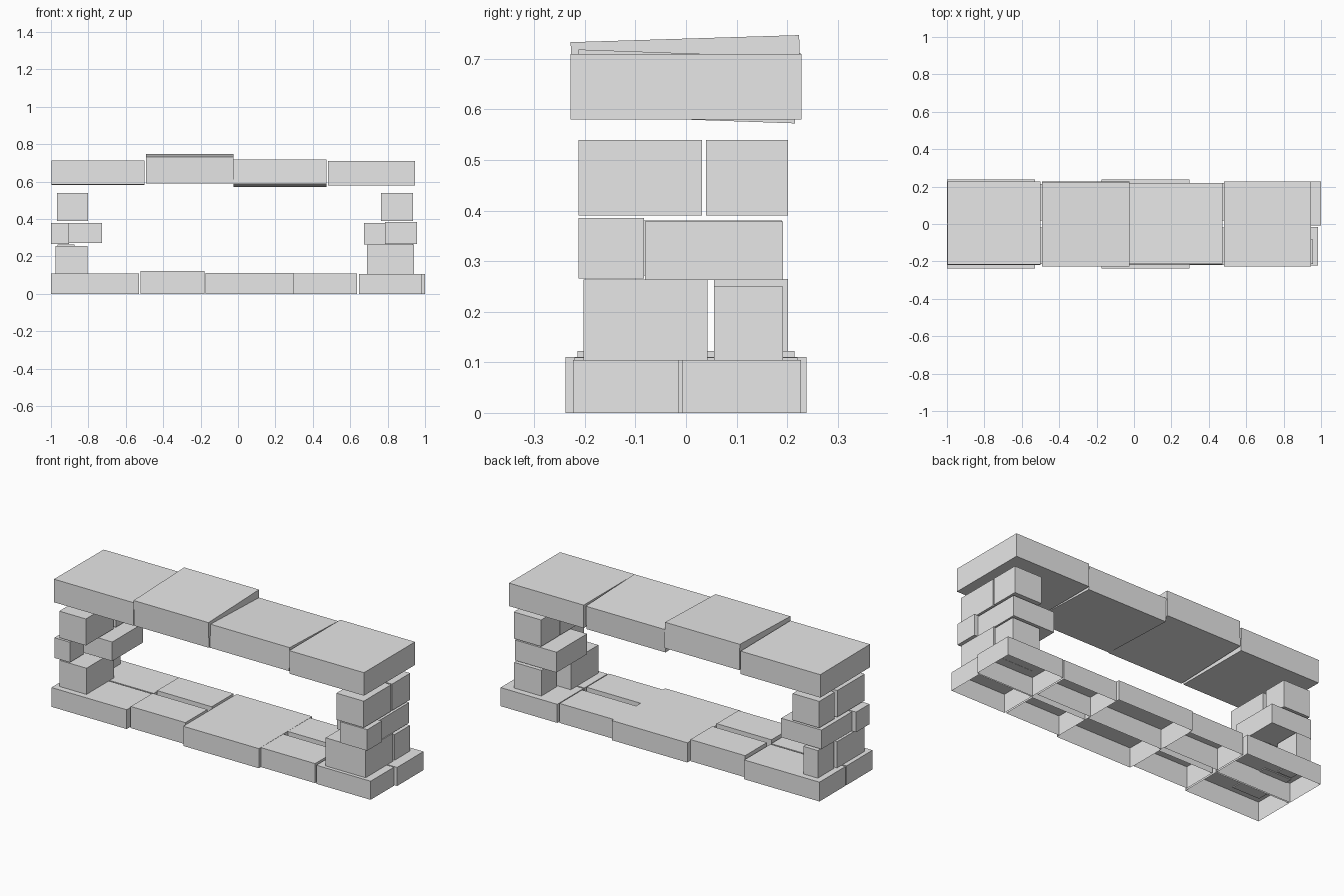
import bpy, bmesh
from mathutils import Matrix, Vector

cube = bpy.data.objects.get("Cube")
if cube:
    bpy.data.objects.remove(cube, do_unlink=True)

stone = bpy.data.materials.new("grey stone")
stone.use_nodes = True
GREY = (0.8, 0.8, 0.8, 1)
stone.diffuse_color = GREY
stone.node_tree.nodes["Principled BSDF"].inputs["Base Color"].default_value = GREY


def block(name, x, y, z, hollow=False, tilt=0):
    """Box from (min, max) ranges, optionally without a bottom, tilted about x."""
    bm = bmesh.new()
    bmesh.ops.create_cube(bm, size=1)
    size = Vector((x[1] - x[0], y[1] - y[0], z[1] - z[0]))
    bmesh.ops.scale(bm, vec=size, verts=bm.verts)
    if hollow:
        bm.normal_update()
        under = [f for f in bm.faces if f.normal.z < -0.5]
        bmesh.ops.delete(bm, geom=under, context='FACES_ONLY')
    bm.transform(Matrix.Rotation(tilt, 4, 'X'))
    mesh = bpy.data.meshes.new(name)
    bm.to_mesh(mesh)
    bm.free()
    mesh.materials.append(stone)
    obj = bpy.data.objects.new(name, mesh)
    obj.location = (sum(x) / 2, sum(y) / 2, sum(z) / 2)
    bpy.context.collection.objects.link(obj)


# Base course: pairs of hollow bricks (x range, outer half depth, half gap, height)
base = [
    ((-1.0, -0.53), 0.237, 0.004, 0.109),
    ((-0.52, -0.178), 0.215, 0.02, 0.122),
    ((-0.175, 0.297), 0.238, 0.0, 0.111),
    ((0.297, 0.636), 0.22, 0.02, 0.11),
]
for i, (x, depth, gap, top) in enumerate(base, 1):
    block(f"base_front_{i}", x, (-depth, -gap), (0, top), hollow=True)
    block(f"base_back_{i}", x, (gap, depth), (0, top), hollow=True)
block("base_front_5", (0.646, 0.985), (-0.223, -0.015), (0, 0.105), hollow=True)
block("base_back_5", (0.646, 1.0), (-0.008, 0.227), (0, 0.105), hollow=True)

# Pillar on the +x side
block("left_pillar_low_front", (0.69, 0.94), (-0.203, 0.043), (0.104, 0.264))
block("left_pillar_low_back", (0.77, 0.94), (0.055, 0.192), (0.104, 0.25))
block("left_pillar_mid_front", (0.787, 0.957), (-0.213, -0.083), (0.266, 0.385))
block("left_pillar_mid_back", (0.675, 0.935), (-0.081, 0.192), (0.263, 0.378))
block("left_pillar_top_front", (0.764, 0.935), (-0.213, 0.032), (0.39, 0.54))
block("left_pillar_top_back", (0.764, 0.935), (0.04, 0.202), (0.39, 0.54))

# Pillar on the -x side
block("right_pillar_low_front", (-0.975, -0.805), (-0.203, 0.043), (0.104, 0.257))
block("right_pillar_low_back", (-0.965, -0.875), (0.055, 0.202), (0.104, 0.265))
block("right_pillar_mid_front", (-1.0, -0.904), (-0.21, -0.09), (0.266, 0.38))
block("right_pillar_mid_back", (-0.98, -0.728), (-0.083, 0.19), (0.272, 0.38))
block("right_pillar_top_front", (-0.968, -0.802), (-0.213, 0.032), (0.39, 0.54))
block("right_pillar_top_back", (-0.968, -0.802), (0.055, 0.193), (0.39, 0.54))

# Capping slabs, the middle two slightly tilted
block("cap_1", (-0.998, -0.5), (-0.218, 0.226), (0.583, 0.713), tilt=-0.006)
block("cap_2", (-0.493, -0.025), (-0.226, 0.226), (0.596, 0.74), tilt=0.031)
block("cap_3", (-0.023, 0.472), (-0.215, 0.218), (0.58, 0.711), tilt=-0.035)
block("cap_4", (0.48, 0.947), (-0.228, 0.228), (0.58, 0.71))
